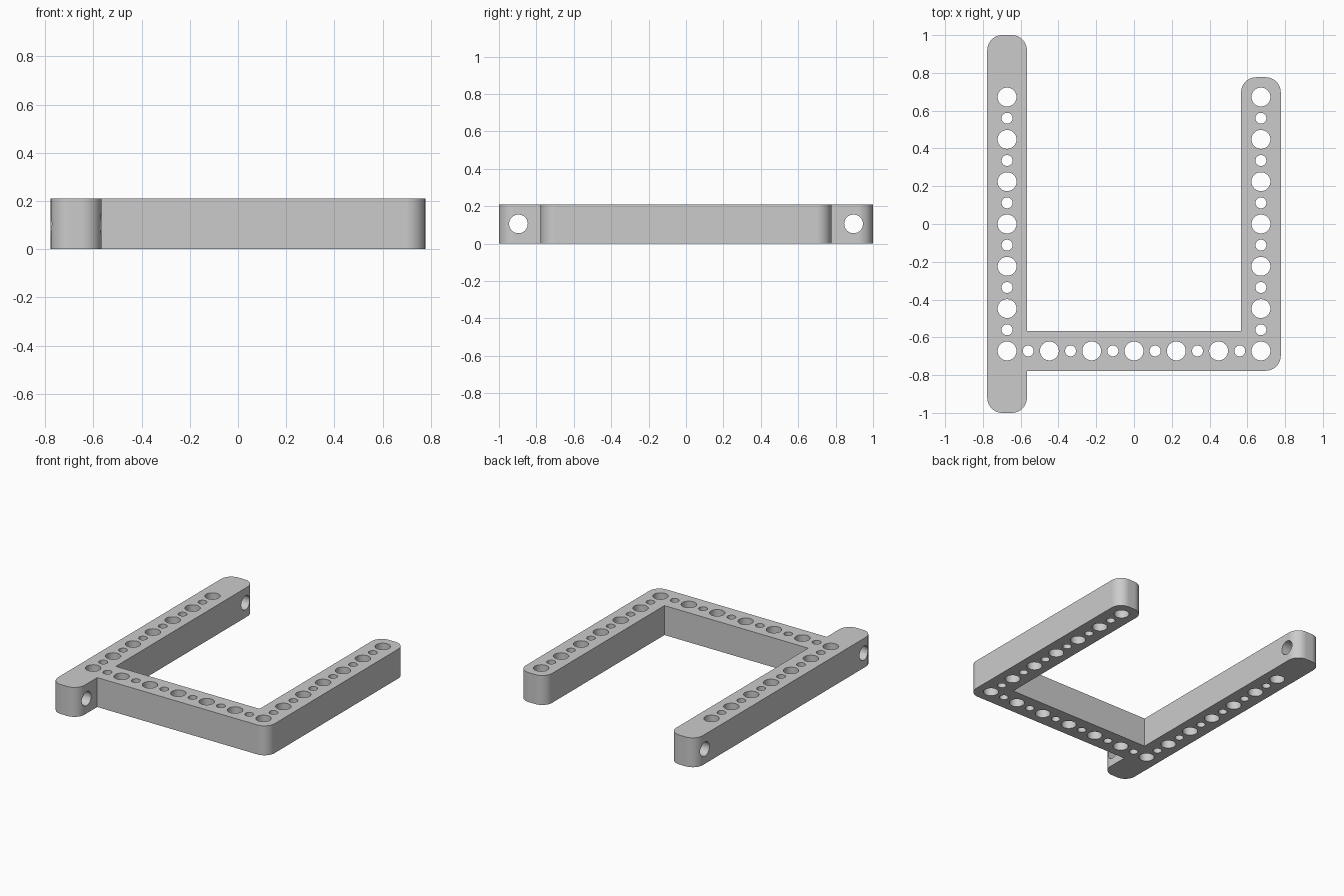
import bpy, bmesh, math
from mathutils import Matrix, Vector

if "Cube" in bpy.data.objects:
    bpy.data.objects.remove(bpy.data.objects["Cube"])

HEIGHT = 0.21
OUT, INN = 0.777, 0.567        # outer and inner faces of the bars
MID = (OUT + INN) / 2          # bar centre line
PITCH = MID / 3                # spacing of the large holes
BIG, SMALL = 0.05, 0.029
CORNER = 0.08

grey = bpy.data.materials.new("light_grey")
grey.use_nodes = True
colour = (0.6, 0.6, 0.6, 1)
grey.diffuse_color = colour
grey.node_tree.nodes["Principled BSDF"].inputs["Base Color"].default_value = colour


def rounded(points, steps=10):
    """Outline from (x, y, radius) corners, arcs where radius is above zero."""
    result = []
    for i, (x, y, r) in enumerate(points):
        p = Vector((x, y))
        if r == 0:
            result.append(p)
            continue
        a = (Vector(points[i - 1][:2]) - p).normalized()
        b = (Vector(points[(i + 1) % len(points)][:2]) - p).normalized()
        centre = p + (a + b) * r
        for k in range(steps + 1):
            t = k / steps * math.pi / 2
            result.append(centre - b * r * math.cos(t) - a * r * math.sin(t))
    return result


def make_object(name, bm):
    mesh = bpy.data.meshes.new(name)
    bmesh.ops.recalc_face_normals(bm, faces=bm.faces)
    bm.to_mesh(mesh)
    bm.free()
    mesh.materials.append(grey)
    obj = bpy.data.objects.new(name, mesh)
    bpy.context.collection.objects.link(obj)
    return obj


# Frame: two arms of unequal length joined by a front bar
outline = rounded([
    (-OUT, -1, CORNER), (-INN, -1, CORNER), (-INN, -OUT, 0),
    (OUT, -OUT, CORNER), (OUT, OUT, CORNER), (INN, OUT, CORNER),
    (INN, -INN, 0), (-INN, -INN, 0), (-INN, 1, CORNER), (-OUT, 1, CORNER)])
bm = bmesh.new()
base = bm.faces.new([bm.verts.new((p.x, p.y, 0)) for p in outline])
top = bmesh.ops.extrude_face_region(bm, geom=[base])["geom"]
bmesh.ops.translate(bm, vec=(0, 0, HEIGHT),
                    verts=[g for g in top if isinstance(g, bmesh.types.BMVert)])
frame = make_object("drilled_frame", bm)

# Holes: alternating large and small along each bar, and two across the long arm
bm = bmesh.new()


def drill(x, y, radius, turn=Matrix()):
    bmesh.ops.create_cone(bm, cap_ends=True, segments=40, radius1=radius,
                          radius2=radius, depth=0.4,
                          matrix=Matrix.Translation((x, y, HEIGHT / 2)) @ turn)


for i in range(13):
    s = -MID + i * PITCH / 2
    radius = SMALL if i % 2 else BIG
    drill(-MID, s, radius)
    drill(MID, s, radius)
    if 0 < i < 12:
        drill(s, -MID, radius)
for y in (-4 * PITCH, 4 * PITCH):
    drill(-MID, y, BIG, Matrix.Rotation(math.pi / 2, 4, 'Y'))
cutter = make_object("hole_cutter", bm)
cutter.hide_render = True

# Cut, then drop the cutter
cut = frame.modifiers.new("holes", 'BOOLEAN')
cut.operation = 'DIFFERENCE'
cut.solver = 'EXACT'
cut.object = cutter
bpy.ops.object.select_all(action='DESELECT')
frame.select_set(True)
bpy.context.view_layer.objects.active = frame
bpy.ops.object.modifier_apply(modifier=cut.name)
bpy.data.objects.remove(cutter)

# Smooth round corners and bores, crisp rims
bpy.ops.object.shade_smooth_by_angle(angle=math.radians(30))
normals = frame.modifiers.new("flat_faces", 'WEIGHTED_NORMAL')
normals.keep_sharp = True
